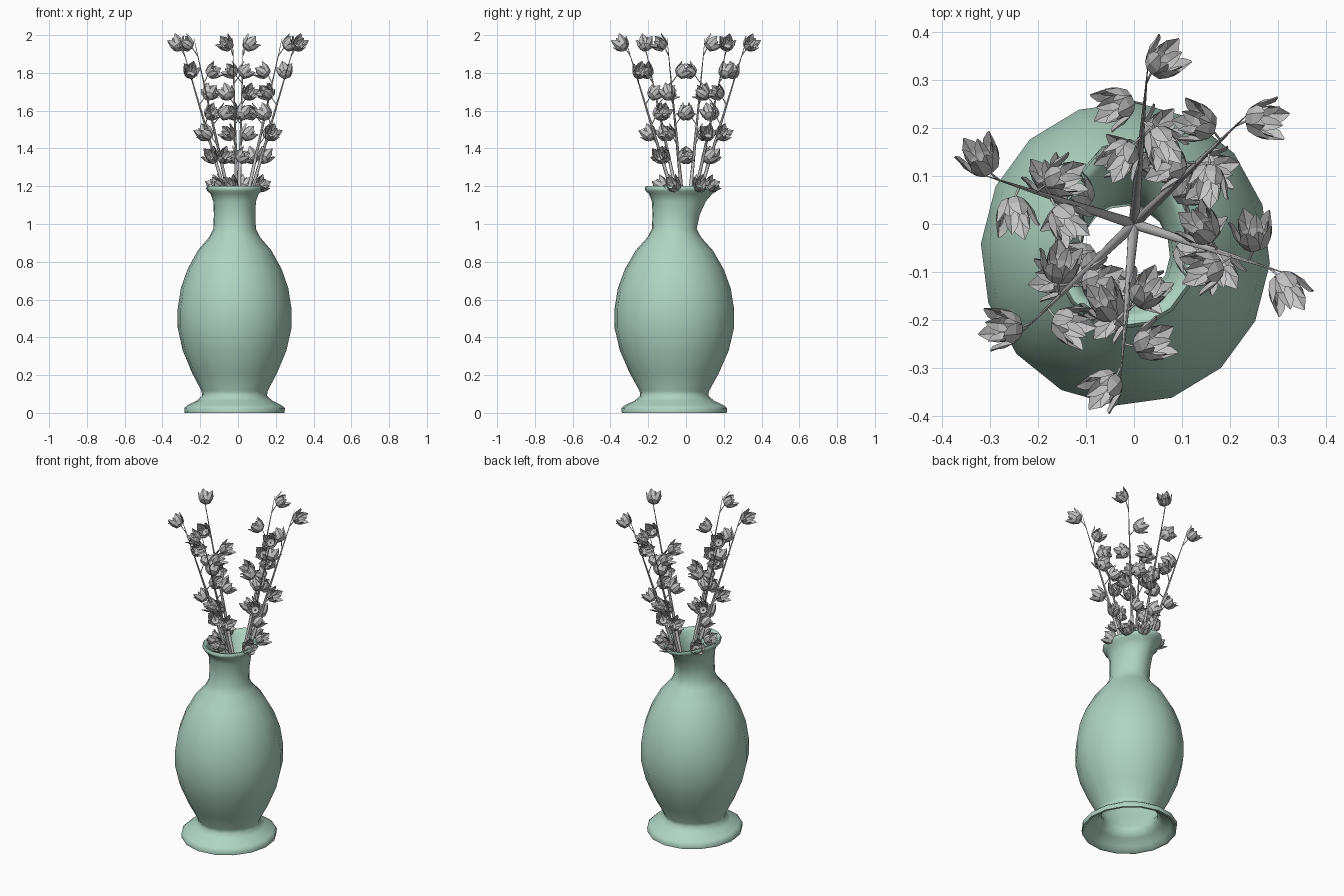
import bpy, bmesh, math
from mathutils import Vector

cube = bpy.data.objects.get("Cube")
if cube:
    bpy.data.objects.remove(cube, do_unlink=True)


def make_material(name, colour):
    mat = bpy.data.materials.new(name)
    mat.use_nodes = True
    mat.diffuse_color = colour
    mat.node_tree.nodes["Principled BSDF"].inputs["Base Color"].default_value = colour
    return mat


GREEN = make_material("pale_green_glaze", (0.43, 0.66, 0.55, 1))
GREY = make_material("light_grey", (0.56, 0.56, 0.56, 1))


def finish(bm, name, mat, smooth=None):
    mesh = bpy.data.meshes.new(name)
    bm.to_mesh(mesh)
    bm.free()
    mesh.materials.append(mat)
    obj = bpy.data.objects.new(name, mesh)
    bpy.context.collection.objects.link(obj)
    if smooth:
        bpy.ops.object.select_all(action='DESELECT')
        obj.select_set(True)
        bpy.context.view_layer.objects.active = obj
        bpy.ops.object.shade_smooth_by_angle(angle=math.radians(smooth))
    return obj


# Vase: hollow lathe, open at the foot, with the lip pulled into a spout at the back
OUTER = [(.265, 0), (.267, .025), (.25, .04), (.2, .065), (.172, .09), (.175, .115),
         (.225, .21), (.275, .33), (.302, .45), (.302, .55), (.285, .66), (.25, .76),
         (.195, .86), (.135, .93), (.113, .975), (.11, 1.05), (.113, 1.12),
         (.128, 1.16), (.145, 1.175), (.15, 1.19), (.143, 1.2)]
INNER = [(.13, 1.197), (.12, 1.18), (.1, 1.12), (.093, 1.05), (.095, .98), (.12, .92),
         (.18, .85), (.235, .75), (.285, .55), (.285, .45), (.26, .33), (.21, .21),
         (.16, .115), (.157, .09), (.185, .055), (.235, .028), (.252, 0)]
SIDES = 16


def vase_point(r, z, i):
    a = math.tau * i / SIDES - math.radians(3.75)
    lift = max(0, (z - .98) / .22)
    spout = .088 * lift ** 1.3 * max(0, math.sin(a)) ** 2
    return (-.018 + r * math.cos(a), -.062 + 1.05 * r * math.sin(a) + spout, z)


bm = bmesh.new()
rings = [[bm.verts.new(vase_point(r, z, i)) for i in range(SIDES)] for r, z in OUTER + INNER]
for k, low in enumerate(rings):
    high = rings[(k + 1) % len(rings)]
    for i in range(SIDES):
        j = (i + 1) % SIDES
        bm.faces.new((low[i], low[j], high[j], high[i]))
bmesh.ops.recalc_face_normals(bm, faces=bm.faces)
finish(bm, "vase", GREEN, smooth=60)

# Petal outline rows: distance from the flower axis, height, half width
PETAL = [(.006, 0, .005), (.03, .008, .018), (.042, .032, .025), (.045, .052, .018), (.05, .068, .003)]


def add_blossom(bm, centre, axis):
    turn = axis.to_track_quat('Z', 'Y')
    base = centre - axis * .032
    for size, offset in ((1, 0), (.72, .5)):
        for p in range(5):
            middle = math.tau * (p + offset) / 5
            rows = []
            for r, h, w in PETAL:
                row = []
                for u in (-1, 0, 1):
                    a = middle + u * w / r
                    rr = r * size * (1 if u == 0 else .93)
                    local = Vector((rr * math.cos(a), rr * math.sin(a), h * (.6 + .4 * size)))
                    row.append(bm.verts.new(base + turn @ local))
                rows.append(row)
            for low, high in zip(rows, rows[1:]):
                for c in range(2):
                    bm.faces.new((low[c], low[c + 1], high[c + 1], high[c]))
    return base


def add_stalk(bm, start, end, r1, r2):
    turn = (end - start).to_track_quat('Z', 'Y').to_matrix().to_4x4()
    turn.translation = (start + end) / 2
    bmesh.ops.create_cone(bm, cap_ends=True, segments=6, radius1=r1, radius2=r2,
                          depth=(end - start).length, matrix=turn)


def polar(r, degrees, z):
    a = math.radians(degrees)
    return Vector((r * math.cos(a), r * math.sin(a), z))


# Blossoms along each stem: distance from centre, turn from the stem, height
BLOSSOMS = [(.345, -5, 1.95), (.25, 13, 1.805), (.178, -14, 1.69), (.142, 15, 1.585),
            (.2, -9, 1.475), (.14, 14, 1.355), (.135, -10, 1.205)]
LOW, HIGH, REACH = .93, 1.985, .325

# Six stems fanning out in opposite pairs
for n, angle in enumerate((85, 44, -18, 265, 224, 162), 1):
    stem = bmesh.new()
    add_stalk(stem, Vector((0, 0, LOW)), polar(REACH, angle, HIGH), .013, .001)
    flowers = bmesh.new()
    for r, twist, z in BLOSSOMS:
        centre = polar(r, angle + twist, z)
        on_stem = polar(REACH * (z - LOW) / (HIGH - LOW), angle, z)
        axis = ((centre - on_stem).normalized() + Vector((0, 0, .7))).normalized()
        base = add_blossom(flowers, centre, axis)
        root_z = z - .06
        root = polar(REACH * (root_z - LOW) / (HIGH - LOW), angle, root_z)
        add_stalk(stem, root, base, .003, .002)
    finish(stem, f"stem_{n}", GREY, smooth=70)
    finish(flowers, f"blossoms_{n}", GREY)
